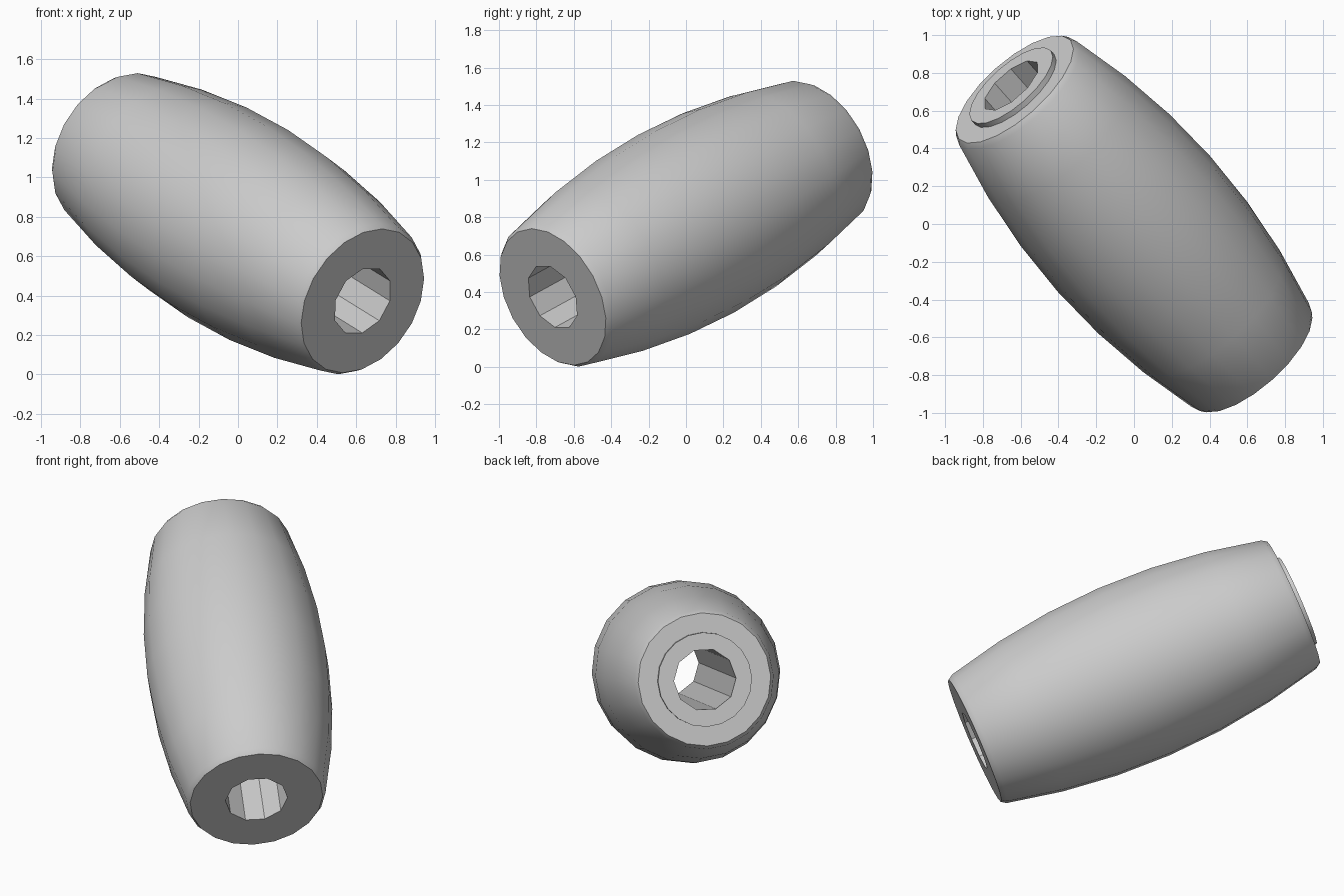
import bpy
import bmesh
from math import cos, sin, pi
from mathutils import Vector

if "Cube" in bpy.data.objects:
    bpy.data.objects.remove(bpy.data.objects["Cube"])

SIDES = 20
CENTRE = Vector((0, 0, 0.765))
AXIS = Vector((-0.614, 0.692, 0.38))   # from the front end to the raised back end

grey = bpy.data.materials.new("plain_grey")
grey.use_nodes = True
grey.diffuse_color = (0.6, 0.6, 0.6, 1)
grey.node_tree.nodes["Principled BSDF"].inputs["Base Color"].default_value = (0.6, 0.6, 0.6, 1)


def lathe(name, profile, closed=False):
    """Spin (radius, height, is_bore) points; bore rings become ten-sided."""
    bm = bmesh.new()
    rings = []
    for radius, height, bore in profile:
        ring = []
        for i in range(SIDES):
            a = 2 * pi * i / SIDES
            r = radius * cos(2 * pi / SIDES) if bore and i % 2 else radius
            ring.append(bm.verts.new((r * cos(a), r * sin(a), height)))
        rings.append(ring)
    pairs = list(zip(rings, rings[1:]))
    if closed:
        pairs.append((rings[-1], rings[0]))
    for low, high in pairs:
        for i in range(SIDES):
            j = (i + 1) % SIDES
            bm.faces.new((low[i], low[j], high[j], high[i]))
    mesh = bpy.data.meshes.new(name)
    bm.to_mesh(mesh)
    bm.free()
    mesh.materials.append(grey)
    obj = bpy.data.objects.new(name, mesh)
    bpy.context.collection.objects.link(obj)
    obj.location = CENTRE
    obj.rotation_mode = 'QUATERNION'
    obj.rotation_quaternion = AXIS.to_track_quat('Z', 'Y')
    bpy.ops.object.select_all(action='DESELECT')
    obj.select_set(True)
    bpy.context.view_layer.objects.active = obj
    bpy.ops.object.shade_smooth_by_angle(angle=pi / 6)
    return obj


# Bulging outer sleeve with bevelled rims and flat ring-shaped ends
bulge = [(0.54 - 0.125 * (k / 3) ** 2, k / 3, False) for k in range(-3, 4)]
front_rim = [(0.28, -1.03, False), (0.395, -1.03, False)]
back_rim = [(r, -h, b) for r, h, b in reversed(front_rim)]
lathe("outer_sleeve", front_rim + bulge + back_rim)

# Bushing through the middle, flush at the front and raised at the back
lathe("inner_bushing", [
    (0.28, -1.03, False), (0.28, 1.06, False),
    (0.185, 1.06, True), (0.185, -1.03, True),
], closed=True)
